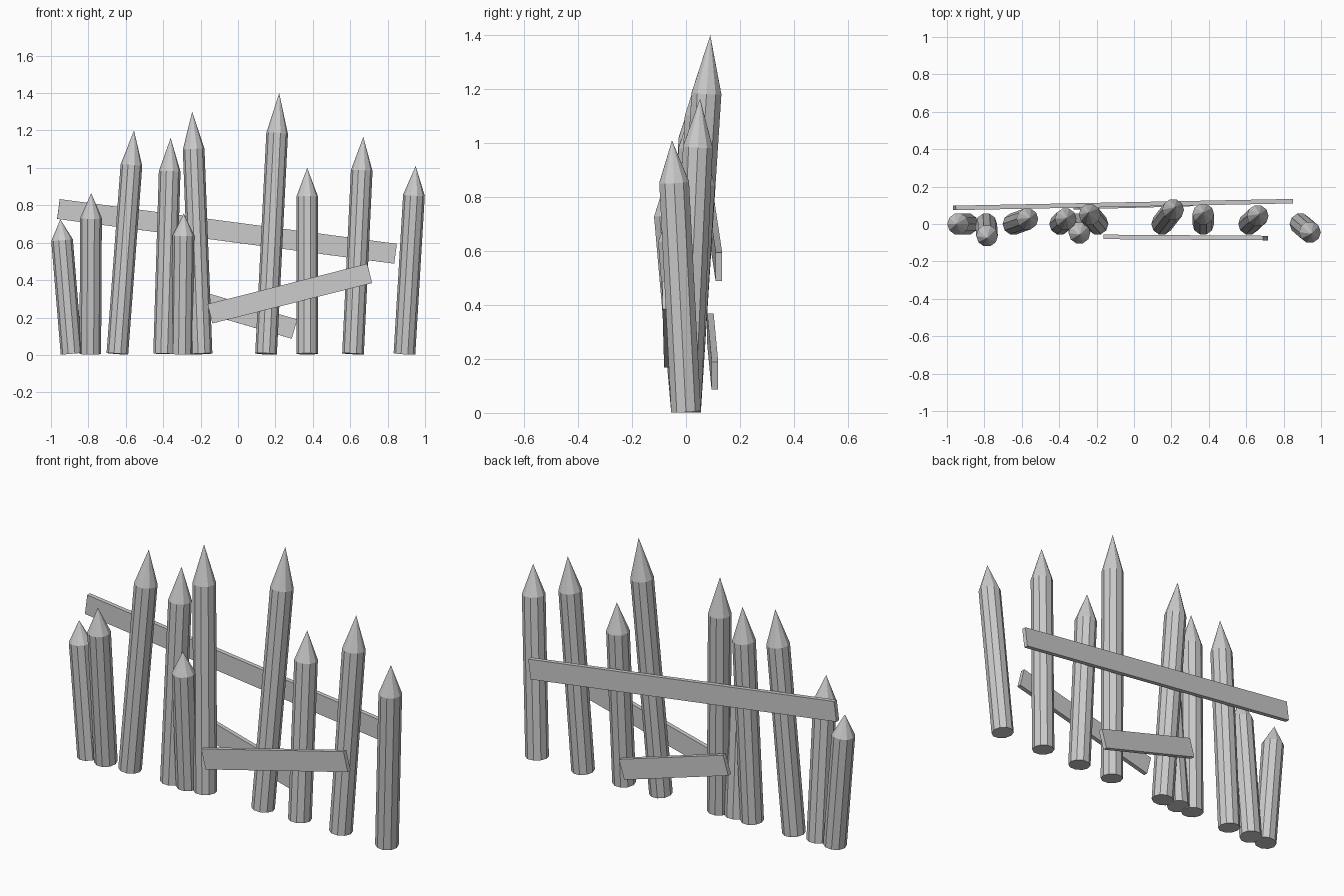
import bpy, bmesh, math
from mathutils import Vector, Matrix

if "Cube" in bpy.data.objects:
    bpy.data.objects.remove(bpy.data.objects["Cube"])

SIDES, RADIUS = 10, 0.058


def finish(bm, name):
    bmesh.ops.recalc_face_normals(bm, faces=bm.faces)
    me = bpy.data.meshes.new(name)
    bm.to_mesh(me)
    bm.free()
    ob = bpy.data.objects.new(name, me)
    bpy.context.collection.objects.link(ob)
    return ob


def stake(name, base, tip):
    """Faceted post with a sharpened point, leaning from base to tip."""
    axis = tip - base
    length = axis.length
    bm = bmesh.new()
    rings = []
    for z in (0, length * 0.845):
        rings.append([bm.verts.new((RADIUS * math.cos(a), RADIUS * math.sin(a), z))
                      for a in (2 * math.pi * i / SIDES for i in range(SIDES))])
    point = bm.verts.new((0, 0, length))
    low, high = rings
    bm.faces.new(low[::-1])
    for i in range(SIDES):
        j = (i + 1) % SIDES
        bm.faces.new((low[i], low[j], high[j], high[i]))
        bm.faces.new((high[i], high[j], point))
    ob = finish(bm, name)
    rot = Vector((0, 0, 1)).rotation_difference(axis).to_matrix().to_4x4()
    ob.matrix_world = Matrix.Translation(base) @ rot


def plank(name, a, b, height=0.107, thick=0.024):
    """Flat board whose long axis runs from a to b."""
    x = (b - a).normalized()
    y = Vector((0, 0, 1)).cross(x).normalized()
    z = x.cross(y)
    rot = Matrix((x, y, z)).transposed().to_4x4()
    bm = bmesh.new()
    bmesh.ops.create_cube(bm, size=1)
    bmesh.ops.scale(bm, vec=((b - a).length, thick, height), verts=bm.verts)
    ob = finish(bm, name)
    ob.matrix_world = Matrix.Translation((a + b) / 2) @ rot


# Stakes: base x, tip x, tip y, tip z
STAKES = [
    (-0.89, -0.95, 0.0, 0.725),
    (-0.79, -0.785, -0.075, 0.865),
    (-0.645, -0.556, 0.032, 1.20),
    (-0.395, -0.36, 0.032, 1.16),
    (-0.30, -0.29, -0.057, 0.755),
    (-0.195, -0.245, 0.06, 1.30),
    (0.15, 0.22, 0.09, 1.40),
    (0.37, 0.37, 0.062, 1.00),
    (0.615, 0.67, 0.052, 1.165),
    (0.89, 0.95, -0.052, 1.01),
]
for n, (bx, tx, ty, tz) in enumerate(STAKES, 1):
    stake(f"stake_{n}", Vector((bx, 0, 0.006)), Vector((tx, ty, tz)))

# Crooked boards
plank("back_upper_plank", Vector((-0.96, 0.086, 0.78)), Vector((0.842, 0.122, 0.541)))
plank("back_lower_plank", Vector((-0.308, 0.09, 0.317)), Vector((0.302, 0.107, 0.138)))
plank("front_plank", Vector((-0.15, -0.069, 0.22)), Vector((0.704, -0.075, 0.436)))
